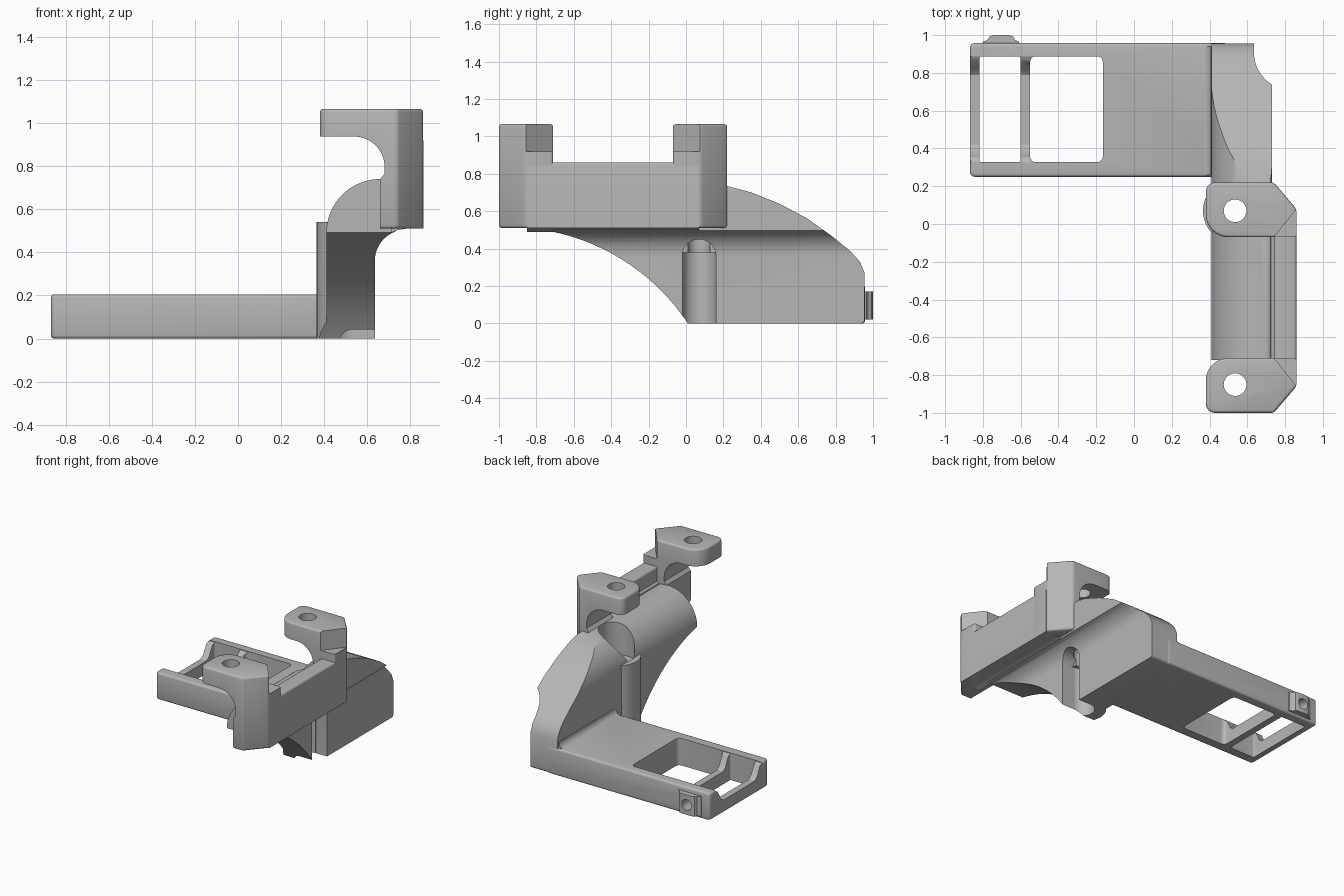
import bpy, bmesh
from math import cos, sin, radians
from mathutils import Matrix, Vector

if "Cube" in bpy.data.objects:
    bpy.data.objects.remove(bpy.data.objects["Cube"], do_unlink=True)

grey = bpy.data.materials.new("plain_grey")
grey.use_nodes = True
GREY = (0.47, 0.47, 0.47, 1)
grey.diffuse_color = GREY
grey.node_tree.nodes["Principled BSDF"].inputs["Base Color"].default_value = GREY


def arc(cx, cy, r, start, end, n=10):
    angles = [radians(start + (end - start) * i / n) for i in range(n + 1)]
    return [(cx + r * cos(a), cy + r * sin(a)) for a in angles]


def circle(cx, cy, r):
    return arc(cx, cy, r, 0, 360, 40)[:-1]


def rounded_rect(x0, y0, x1, y1, r):
    return (arc(x0 + r, y0 + r, r, 180, 270, 6) + arc(x1 - r, y0 + r, r, 270, 360, 6)
            + arc(x1 - r, y1 - r, r, 0, 90, 6) + arc(x0 + r, y1 - r, r, 90, 180, 6))


def prism(name, points, axis, low, high):
    """Extrude a flat outline along an axis."""
    place = {"X": lambda u, v, w: (w, u, v),
             "Y": lambda u, v, w: (u, w, v),
             "Z": lambda u, v, w: (u, v, w)}[axis]
    bm = bmesh.new()
    base = bm.faces.new([bm.verts.new(place(u, v, low)) for u, v in points])
    grown = bmesh.ops.extrude_face_region(bm, geom=[base])["geom"]
    bmesh.ops.translate(bm, verts=[g for g in grown if isinstance(g, bmesh.types.BMVert)],
                        vec=Vector(place(0, 0, high - low)))
    bmesh.ops.recalc_face_normals(bm, faces=bm.faces)
    mesh = bpy.data.meshes.new(name)
    bm.to_mesh(mesh)
    bm.free()
    mesh.materials.append(grey)
    obj = bpy.data.objects.new(name, mesh)
    bpy.context.collection.objects.link(obj)
    return obj


def activate(obj):
    bpy.ops.object.select_all(action="DESELECT")
    obj.select_set(True)
    bpy.context.view_layer.objects.active = obj


def bevel(obj, width):
    mod = obj.modifiers.new("round_edges", "BEVEL")
    mod.width, mod.segments = width, 3
    mod.limit_method, mod.angle_limit = "ANGLE", radians(35)
    activate(obj)
    bpy.ops.object.modifier_apply(modifier=mod.name)


def combine(obj, tool, operation="DIFFERENCE"):
    mod = obj.modifiers.new("combine", "BOOLEAN")
    mod.object, mod.operation, mod.solver = tool, operation, "EXACT"
    activate(obj)
    bpy.ops.object.modifier_apply(modifier=mod.name)
    bpy.data.objects.remove(tool, do_unlink=True)


def smooth(obj):
    activate(obj)
    bpy.ops.object.shade_smooth_by_angle(angle=radians(32))


SCREW = (0.535, 0.07)

# Saddle and rear body: cross-section, screw post, then side outline
section = ([(0.41, -0.05)] + arc(0.66, 0.49, 0.25, 180, 90, 20)
           + arc(0.70, 0.71, 0.03, 90, 0, 5)
           + arc(0.78, 0.36, 0.145, 110, 180, 12) + [(0.635, -0.05)])
body = prism("saddle_body", section, "Y", -0.72, 1.1)
post = prism("post", arc(*SCREW, 0.17, 90, 270, 24), "Z", -0.05, 0.54)
combine(body, post, "UNION")
outline = ([(-0.95, 0.9), (0.2, 0.9), (0.2, 0.74), (0.35, 0.70), (0.5, 0.64),
            (0.65, 0.56), (0.78, 0.467), (0.88, 0.385), (0.93, 0.33), (0.955, 0.27)]
           + arc(0.935, 0.02, 0.02, 0, -90, 4)
           + arc(-0.95, -0.637, 1.152, 33.6, 90, 28))
combine(body, prism("outline", outline, "X", 0.2, 1.0), "INTERSECT")

# Screw seat, screw hole and side channel
combine(body, prism("seat", circle(*SCREW, 0.125), "Z", 0.49, 0.95))
combine(body, prism("hole", circle(*SCREW, 0.06), "Z", -0.2, 0.9))
combine(body, prism("bore", circle(*SCREW, 0.09), "Z", -0.2, 0.38))
slot = [(-0.02, -0.2), (0.16, -0.2)] + arc(0.07, 0.36, 0.09, 0, 180, 16)
combine(body, prism("slot", slot, "X", 0.54, 1.0))
smooth(body)

# Side rail joining the clips
rail_shape = ([(0.71, 0.70), (0.71, 0.49), (0.74, 0.503), (0.78, 0.51), (0.86, 0.51)]
              + arc(0.845, 0.845, 0.015, 0, 90, 4) + arc(0.755, 0.845, 0.015, 90, 180, 4)
              + [(0.74, 0.75), (0.725, 0.74)])
smooth(prism("side_rail", rail_shape, "Y", -0.85, 0.07))


# Two clips with a hooked arm, mirrored along the rail
def make_clip(name, mirrored):
    plan = (arc(0.50, 0.05, 0.12, 180, 270) + [(0.86, -0.07), (0.86, 0.08), (0.74, 0.22)]
            + arc(0.43, 0.17, 0.05, 90, 180, 6))
    clip = prism(name, plan, "Z", 0.51, 1.065)
    bevel(clip, 0.015)
    under = ([(0.2, 0.4), (0.2, 0.937)] + arc(0.54, 0.797, 0.14, 90, 0, 16)
             + [(0.68, 0.765), (0.66, 0.74), (0.66, 0.4)])
    combine(clip, prism("under", under, "Y", -0.3, 0.5))
    wedge = [(0.74, -0.071), (0.74, -0.2), (0.95, -0.2), (0.95, 0.19)]
    combine(clip, prism("wedge", wedge, "Z", 0.92, 1.3))
    combine(clip, prism("hole", circle(*SCREW, 0.06), "Z", 0.85, 1.3))
    if mirrored:
        clip.data.transform(Matrix.Translation((0, -0.78, 0)) @ Matrix.Scale(-1, 4, (0, 1, 0)))
        clip.data.flip_normals()
    smooth(clip)


make_clip("rear_clip", False)
make_clip("front_clip", True)

# Flat frame with two windows and a lowered end
plate = prism("frame_plate", rounded_rect(-0.868, 0.25, 0.5, 0.958, 0.025), "Z", 0, 0.205)
bevel(plate, 0.015)
for x0, x1, r in ((-0.817, -0.602, 0.008), (-0.55, -0.165, 0.03)):
    combine(plate, prism("window", rounded_rect(x0, 0.328, x1, 0.888, r), "Z", -0.2, 0.4))
dip = [(0.329, 0.3), (0.329, 0.20), (0.355, 0.185), (0.39, 0.115), (0.42, 0.095),
       (0.79, 0.095), (0.82, 0.115), (0.86, 0.185), (0.887, 0.20), (0.887, 0.3)]
combine(plate, prism("dip", dip, "X", -1.0, -0.5))

# Threaded boss on the back of the frame
boss = prism("screw_boss", [(-0.81, 0.94), (-0.80, 0.965), (-0.775, 0.975), (-0.765, 0.993),
                            (-0.745, 1.0), (-0.66, 1.0), (-0.64, 0.993), (-0.63, 0.975),
                            (-0.61, 0.965), (-0.60, 0.94)], "Z", 0.02, 0.17)
for part in (plate, boss):
    combine(part, prism("screw_hole", circle(-0.705, 0.095, 0.04), "Y", 0.91, 1.1))
    smooth(part)

# Fillet where the frame meets the body
fillet = arc(0.36, 0.25, 0.048, 270, 360, 8) + [(0.44, 0.25), (0.44, 0.19), (0.36, 0.19)]
smooth(prism("frame_fillet", fillet, "Y", 0.26, 0.94))
